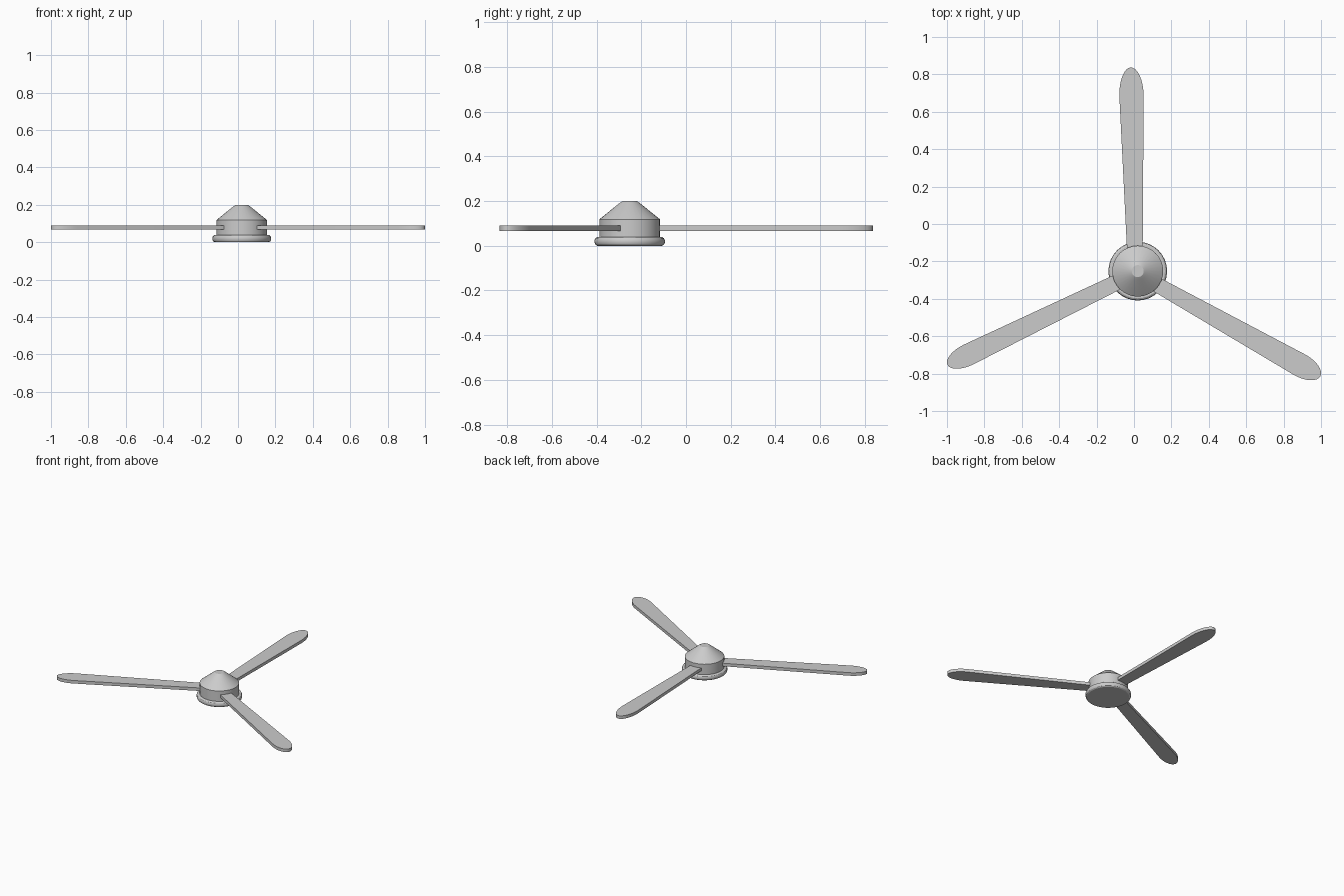
import bpy, bmesh, math
from mathutils import Vector

if "Cube" in bpy.data.objects:
    bpy.data.objects.remove(bpy.data.objects["Cube"])

HUB = Vector((0.02, -0.252, 0))


def make_object(name, bm):
    bmesh.ops.recalc_face_normals(bm, faces=bm.faces)
    mesh = bpy.data.meshes.new(name)
    bm.to_mesh(mesh)
    bm.free()
    obj = bpy.data.objects.new(name, mesh)
    bpy.context.collection.objects.link(obj)
    return obj


def lathe(name, profile, sides=32):
    """Spin a (radius, z) profile into a closed solid around the hub axis."""
    bm = bmesh.new()
    rings = []
    for r, z in profile:
        rings.append([bm.verts.new(HUB + Vector((r * math.cos(2 * math.pi * i / sides),
                                                 r * math.sin(2 * math.pi * i / sides), z)))
                      for i in range(sides)])
    for a, b in zip(rings, rings[1:]):
        for i in range(sides):
            j = (i + 1) % sides
            bm.faces.new((a[i], a[j], b[j], b[i]))
    bm.faces.new(rings[0])
    bm.faces.new(rings[-1])
    return make_object(name, bm)


def blade(name, root, shoulder, root_half, tip_half, tip_len, z0=0.067, z1=0.09):
    """Flat tapered paddle from inside the hub to a half-ellipse tip."""
    root, shoulder = Vector(root), Vector(shoulder)
    d = (shoulder - root).normalized()
    n = Vector((-d.y, d.x))
    start = root - d * 0.06
    pts = [start + n * root_half, start - n * root_half]
    steps = 16
    for i in range(steps + 1):
        t = -math.pi / 2 + math.pi * i / steps
        pts.append(shoulder + d * tip_len * math.cos(t) + n * tip_half * math.sin(t))
    bm = bmesh.new()
    face = bm.faces.new([bm.verts.new((p.x, p.y, z0)) for p in pts])
    top = bmesh.ops.extrude_face_region(bm, geom=[face], use_keep_orig=True)
    verts = [v for v in top["geom"] if isinstance(v, bmesh.types.BMVert)]
    bmesh.ops.translate(bm, verts=verts, vec=(0, 0, z1 - z0))
    return make_object(name, bm)


# Rounded base flange
lathe("hub_base", [(0.145, 0), (0.153, 0.005), (0.157, 0.013), (0.157, 0.026),
                   (0.153, 0.034), (0.145, 0.039), (0.12, 0.039)])
# Hub drum with conical cap
lathe("hub_body", [(0.136, 0.03), (0.136, 0.118), (0.047, 0.19), (0.032, 0.2)])

# Three blades, slightly unevenly spaced
blade("blade_back", (0.004, -0.11), (-0.0134, 0.687), 0.041, 0.065, 0.15)
blade("blade_left", (-0.094, -0.313), (-0.885, -0.698), 0.041, 0.0585, 0.125)
blade("blade_right", (0.139, -0.334), (0.888, -0.754), 0.039, 0.0625, 0.124)

# Smooth shading with crisp edges
bpy.ops.object.select_all(action='SELECT')
bpy.context.view_layer.objects.active = bpy.data.objects["hub_body"]
bpy.ops.object.shade_smooth_by_angle(angle=math.radians(30))
